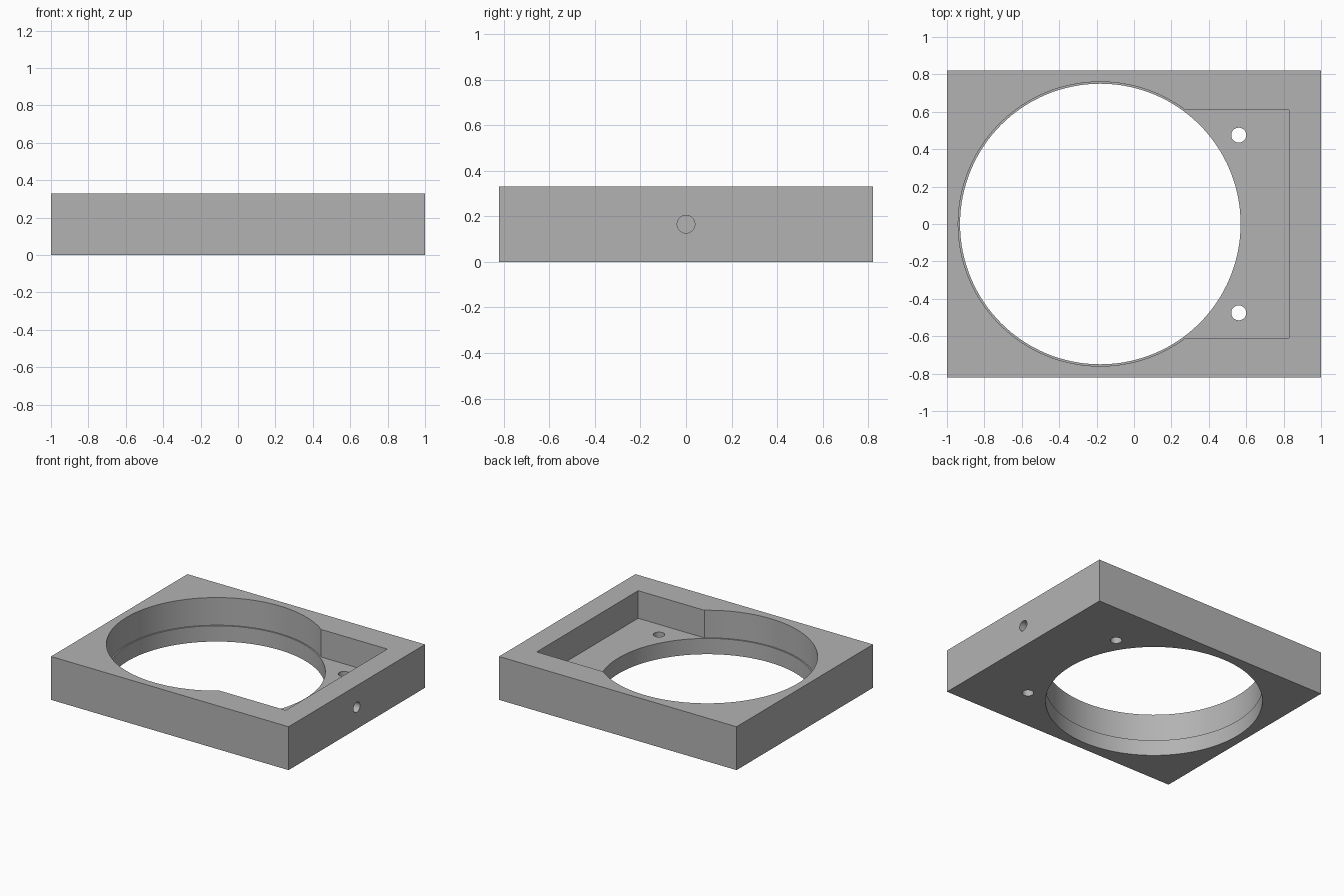
import bpy
import math

cube = bpy.data.objects.get("Cube")
if cube:
    bpy.data.objects.remove(cube, do_unlink=True)

HEIGHT = 0.33
FLOOR = 0.12      # level of the recess floor
BORE_X = -0.18    # centre of the large opening
OVER = 0.1        # how far cutters overshoot the block

grey = bpy.data.materials.new("neutral grey")
grey.use_nodes = True
grey.diffuse_color = (0.45, 0.45, 0.45, 1)
grey.node_tree.nodes["Principled BSDF"].inputs["Base Color"].default_value = (0.45, 0.45, 0.45, 1)


def box(name, low, high):
    centre = [(a + b) / 2 for a, b in zip(low, high)]
    bpy.ops.mesh.primitive_cube_add(size=1, location=centre)
    obj = bpy.context.object
    obj.name = name
    obj.scale = [b - a for a, b in zip(low, high)]
    bpy.ops.object.transform_apply(location=True, rotation=False, scale=True)
    obj.data.materials.append(grey)
    return obj


def cylinder(name, radius, depth, centre, sides, turn=0):
    bpy.ops.mesh.primitive_cylinder_add(vertices=sides, radius=radius, depth=depth,
                                        location=centre, rotation=(0, turn, 0))
    obj = bpy.context.object
    obj.name = name
    obj.data.materials.append(grey)
    return obj


def upright(name, radius, x, y, bottom, sides):
    top = HEIGHT + OVER
    return cylinder(name, radius, top - bottom, (x, y, (top + bottom) / 2), sides)


# Solid block
frame = box("frame_block", (-1, -0.82, 0), (1, 0.82, HEIGHT))

# Through bore, wider counterbore and rectangular side pocket
cutters = [
    upright("counterbore_cutter", 0.76, BORE_X, 0, FLOOR, 128),
    box("pocket_cutter", (BORE_X, -0.61, FLOOR), (0.83, 0.61, HEIGHT + OVER)),
    upright("bore_cutter", 0.75, BORE_X, 0, -OVER, 128),
]

# Two screw holes through the pocket floor
for side, y in (("right", -0.475), ("left", 0.475)):
    cutters.append(upright(side + "_screw_hole_cutter", 0.04, 0.56, y, -OVER, 32))

# Blind hole in the end wall
cutters.append(cylinder("end_hole_cutter", 0.039, 0.2, (1, 0, HEIGHT / 2), 32, math.pi / 2))

# Cut everything out of the block
for cutter in cutters:
    cutter.hide_render = True
    cut = frame.modifiers.new(cutter.name, 'BOOLEAN')
    cut.operation = 'DIFFERENCE'
    cut.solver = 'EXACT'
    cut.object = cutter
    bpy.ops.object.select_all(action='DESELECT')
    frame.select_set(True)
    bpy.context.view_layer.objects.active = frame
    bpy.ops.object.modifier_apply(modifier=cut.name)
    bpy.data.objects.remove(cutter, do_unlink=True)

bpy.ops.object.shade_smooth_by_angle(angle=math.radians(30))
